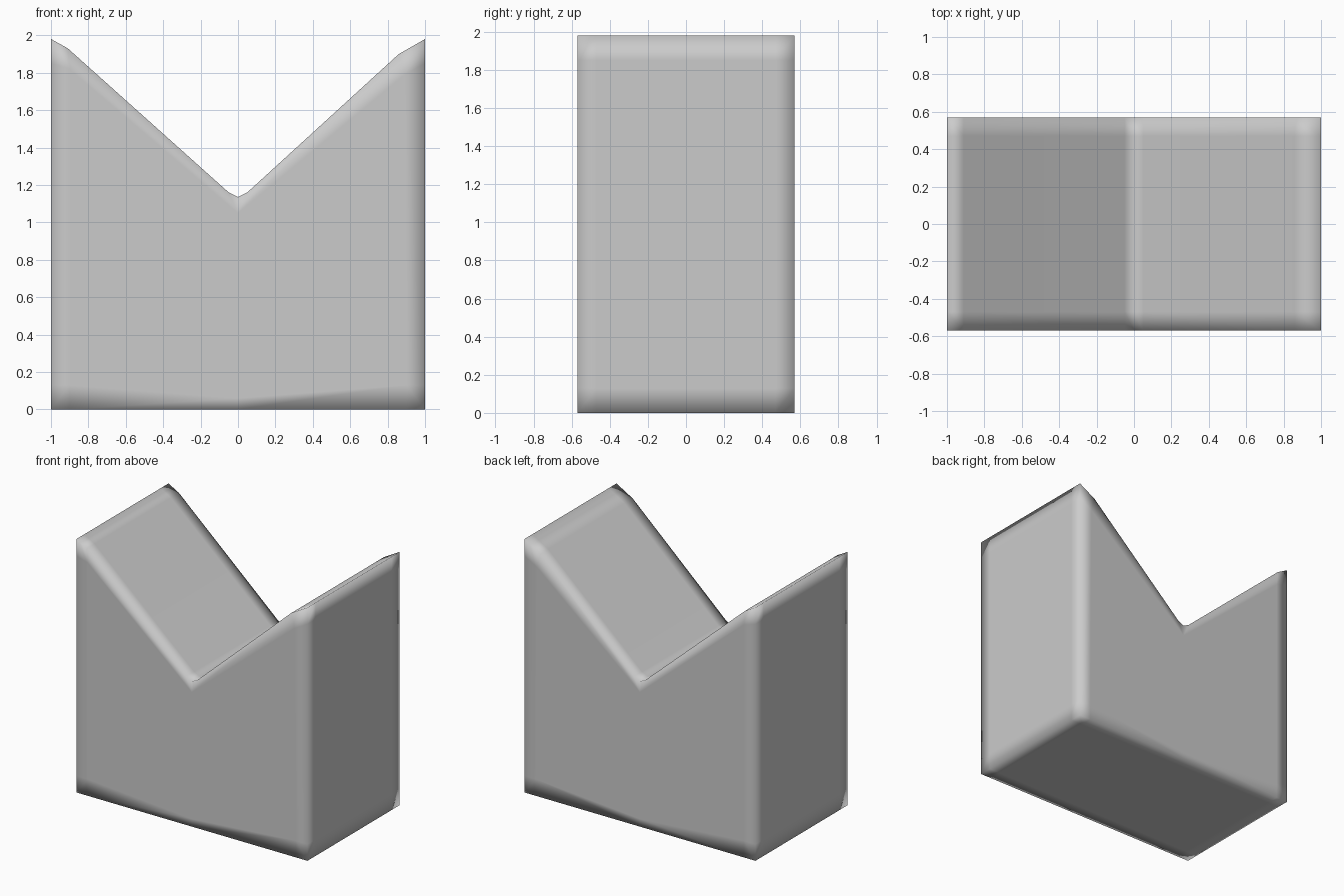
import bpy, bmesh

if "Cube" in bpy.data.objects:
    bpy.data.objects.remove(bpy.data.objects["Cube"])

# Profile around the block (x, z) and the index of its matching point on the inset face
PROFILE = [
    ((-1, 0), 0), ((-0.9, 0), 0), ((0, 0), 1), ((0.9, 0), 2), ((1, 0), 2),
    ((1, 0.13), 2), ((1, 1.85), 3), ((1, 1.98), 3), ((0.86, 1.9), 3),
    ((0.05, 1.16), 4), ((0, 1.135), 4), ((-0.05, 1.16), 4),
    ((-0.91, 1.93), 5), ((-1, 1.98), 5), ((-1, 1.85), 5), ((-1, 0.13), 0),
]
INSET = [(-0.9, 0.13), (0, 0.06), (0.9, 0.13), (0.89, 1.79), (0, 1.05), (-0.9, 1.82)]
HALF, SUPPORT = 0.57, 0.47

bm = bmesh.new()
n = len(PROFILE)

# Walls: the profile swept along y with support loops near both ends
rings = [[bm.verts.new((x, y, z)) for (x, z), _ in PROFILE]
         for y in (-HALF, -SUPPORT, SUPPORT, HALF)]
for a, b in zip(rings, rings[1:]):
    for i in range(n):
        j = (i + 1) % n
        bm.faces.new((a[i], a[j], b[j], b[i]))

# Front and back: flat inset face with a soft-shaded border
for ring, y in ((rings[0], -HALF), (rings[-1], HALF)):
    inner = [bm.verts.new((x, y, z)) for x, z in INSET]
    bm.faces.new(inner)
    for i in range(n):
        j = (i + 1) % n
        p, q = inner[PROFILE[i][1]], inner[PROFILE[j][1]]
        bm.faces.new((ring[i], ring[j], p) if p is q else (ring[i], ring[j], q, p))

bmesh.ops.recalc_face_normals(bm, faces=bm.faces)
for f in bm.faces:
    f.smooth = True

mesh = bpy.data.meshes.new("notched_block")
bm.to_mesh(mesh)
bm.free()
bpy.context.collection.objects.link(bpy.data.objects.new("notched_block", mesh))
